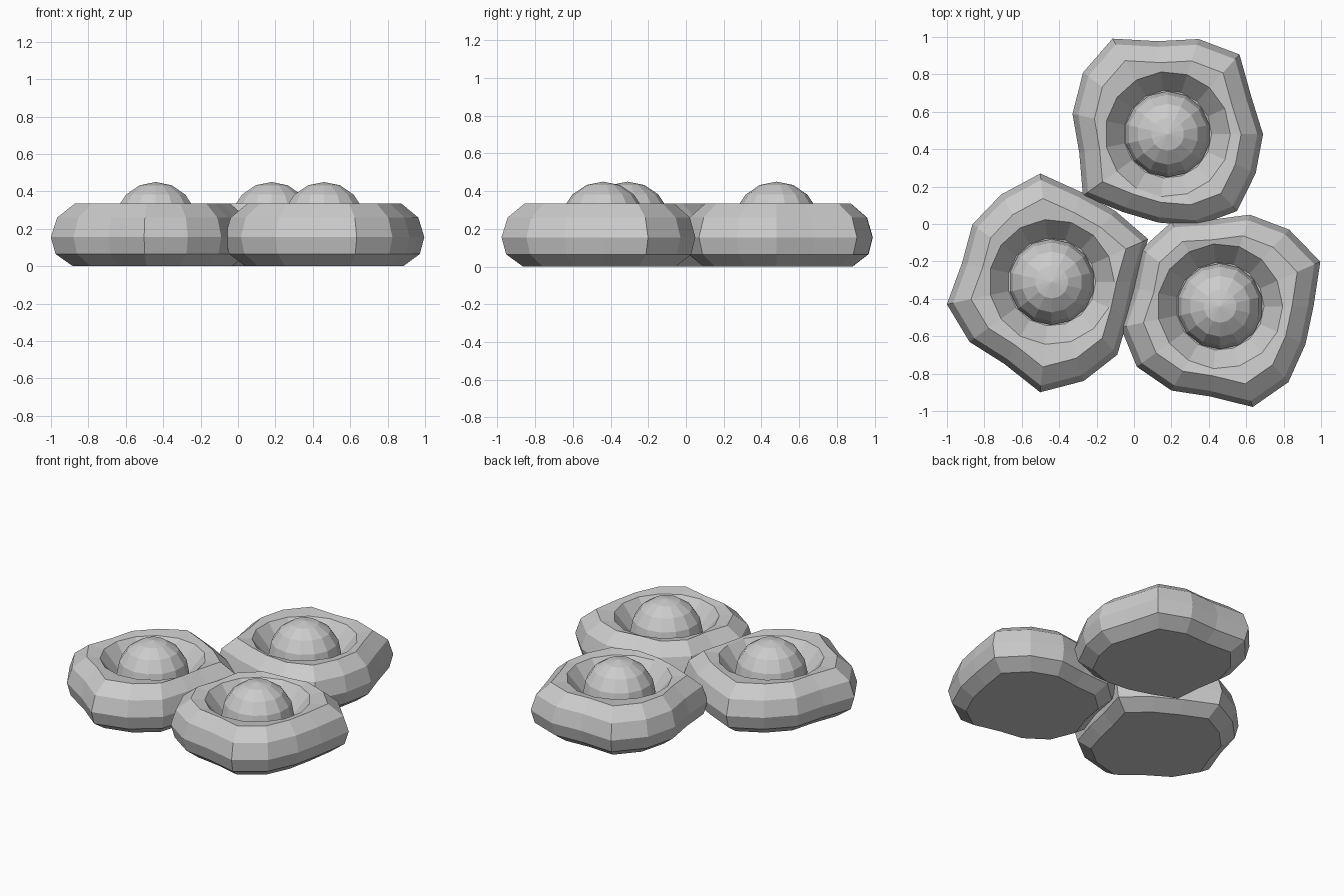
import bpy, bmesh, math

if "Cube" in bpy.data.objects:
    bpy.data.objects.remove(bpy.data.objects["Cube"])

SIDES = 15

grey = bpy.data.materials.new("plain grey")
grey.diffuse_color = (0.6, 0.6, 0.6, 1)
grey.use_nodes = True
grey.node_tree.nodes["Principled BSDF"].inputs["Base Color"].default_value = grey.diffuse_color

# Pod centres and the wobbly outer radius at every 24 degrees
PODS = {
    "back": ((0.18, 0.48), [.51, .49, .574, .535, .50, .59, .56, .52, .483, .56, .48, .475, .515, .553, .515]),
    "left": ((-0.44, -0.31), [.45, .564, .51, .506, .583, .54, .524, .49, .573, .544, .506, .593, .556, .524, .45]),
    "right": ((0.46, -0.44), [.50, .587, .552, .515, .465, .52, .52, .47, .543, .55, .52, .485, .566, .546, .50]),
}

# Side profile: (share of the outer radius, fixed radius, height)
PROFILE = [(.79, 0, 0), (.955, 0, .065), (1, 0, .155), (.94, 0, .26), (.77, 0, .335),
           (0, .335, .325), (0, .235, .2)]


def finish(bm, name, location):
    bmesh.ops.recalc_face_normals(bm, faces=bm.faces)
    mesh = bpy.data.meshes.new(name)
    bm.to_mesh(mesh)
    bm.free()
    mesh.materials.append(grey)
    obj = bpy.data.objects.new(name, mesh)
    obj.location = location
    bpy.context.collection.objects.link(obj)


# Irregular cushion with a hollow in its top
def cushion(name, centre, radii):
    bm = bmesh.new()
    rings = []
    for share, fixed, z in PROFILE:
        ring = []
        for i, radius in enumerate(radii):
            a = math.tau * i / SIDES
            r = share * radius + fixed
            ring.append(bm.verts.new((r * math.cos(a), r * math.sin(a), z)))
        rings.append(ring)
    for low, high in zip(rings, rings[1:]):
        for i in range(SIDES):
            j = (i + 1) % SIDES
            bm.faces.new((low[i], low[j], high[j], high[i]))
    bm.faces.new(rings[0][::-1])
    bm.faces.new(rings[-1])
    finish(bm, name, (*centre, 0))


# Faceted ball sitting in the hollow
def ball(name, centre):
    bm = bmesh.new()
    bmesh.ops.create_uvsphere(bm, u_segments=14, v_segments=8, radius=0.23)
    bmesh.ops.delete(bm, geom=[v for v in bm.verts if v.co.z < -0.1], context='VERTS')
    finish(bm, name, (*centre, 0.22))


for side, (centre, radii) in PODS.items():
    cushion(side + "_cushion", centre, radii)
    ball(side + "_ball", centre)
